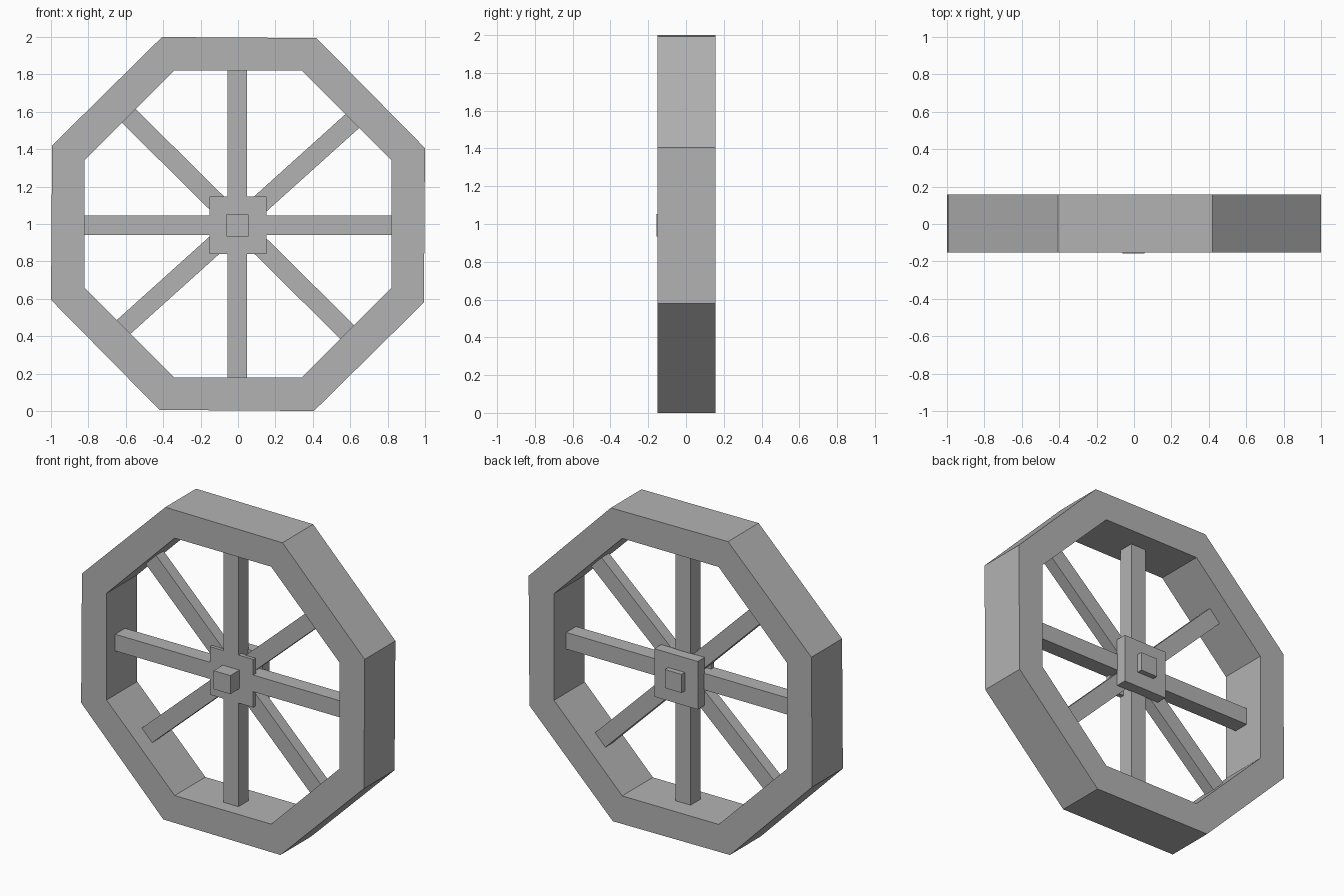
import bpy
import bmesh
from math import radians, cos, sin
from mathutils import Matrix, Vector

cube = bpy.data.objects.get("Cube")
if cube:
    bpy.data.objects.remove(cube, do_unlink=True)

# One plain grey for the whole wheel
grey = bpy.data.materials.new("plain_grey")
grey.use_nodes = True
colour = (0.45, 0.45, 0.45, 1)
grey.diffuse_color = colour
grey.node_tree.nodes["Principled BSDF"].inputs["Base Color"].default_value = colour


def finish(name, bm):
    bmesh.ops.recalc_face_normals(bm, faces=bm.faces)
    mesh = bpy.data.meshes.new(name)
    bm.to_mesh(mesh)
    bm.free()
    mesh.materials.append(grey)
    obj = bpy.data.objects.new(name, mesh)
    bpy.context.collection.objects.link(obj)
    return obj


def box(name, size, centre, tilt=0):
    """Box turned about the wheel's axle direction by tilt degrees."""
    bm = bmesh.new()
    bmesh.ops.create_cube(bm, size=1, matrix=Matrix.Translation(centre)
                          @ Matrix.Rotation(radians(-tilt), 4, "Y")
                          @ Matrix.Diagonal((*size, 1)))
    return finish(name, bm)


def slab(name, size, centre, y0, y1):
    """Square block between two depths."""
    x, z = centre
    return box(name, (size, y1 - y0, size), (x, (y0 + y1) / 2, z))


# Eight-sided rim: a rectangular section carried round the axle
def rim(name, outer, inner, y0, y1):
    bm = bmesh.new()
    rings = []
    for i in range(8):
        section = []
        for radius, y, twist in ((outer, y0, -0.4), (outer, y1, -0.4),
                                 (inner, y1, 0), (inner, y0, 0)):
            a = radians(22.5 + 45 * i + twist)
            section.append(bm.verts.new(Vector((radius * cos(a), y, 1 + radius * sin(a)))))
        rings.append(section)
    for i in range(8):
        a, b = rings[i], rings[(i + 1) % 8]
        for k in range(4):
            n = (k + 1) % 4
            bm.faces.new((a[k], a[n], b[n], b[k]))
    return finish(name, bm)


rim("rim", 1.079, 0.888, -0.152, 0.157)

# Upright and level spokes run right across the wheel
box("level_spoke", (1.65, 0.1, 0.106), (0, -0.015, 0.993))
box("upright_spoke", (1.65, 0.1, 0.106), (-0.004, -0.015, 1), 90)

# Slanted spokes sit a little deeper
for name, tilt in (("rising_spoke", 42), ("falling_spoke", -44.7)):
    box(name, (1.65, 0.075, 0.104), (0, -0.007, 1), tilt)

# Hub plates and the square axle ends
slab("front_hub_plate", 0.306, (0, 0.993), -0.065, -0.035)
slab("back_hub_plate", 0.306, (0, 0.993), 0.03, 0.1)
slab("axle", 0.118, (-0.003, 0.993), -0.157, 0.133)
